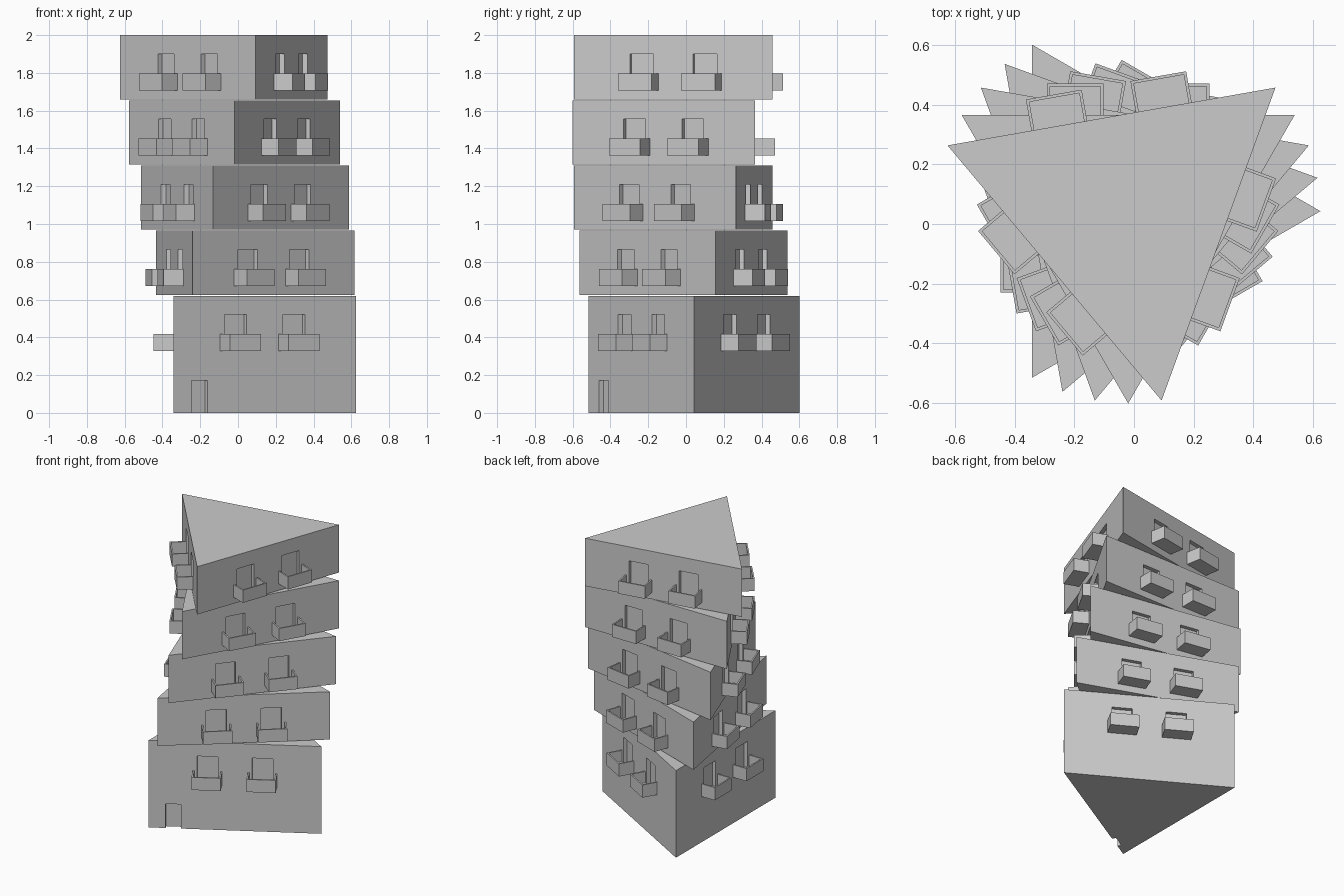
import bpy, bmesh
from math import radians, cos, pi
from mathutils import Matrix, Vector

if "Cube" in bpy.data.objects:
    bpy.data.objects.remove(bpy.data.objects["Cube"])

CENTRE = Vector((-0.0195, 0.043, 0))
RADIUS = 0.645                    # triangle circumradius
APOTHEM = RADIUS * cos(pi / 3)    # centre to face
FLOORS, PITCH, HEIGHT, TWIST = 5, 0.345, 0.34, 10
FIRST = 0.28                      # level where the window storeys start
RECESS = 0.027


def make_object(name, bm):
    mesh = bpy.data.meshes.new(name)
    bm.to_mesh(mesh)
    bm.free()
    ob = bpy.data.objects.new(name, mesh)
    bpy.context.collection.objects.link(ob)
    return ob


def face_frame(angle):
    # local x points out of the wall, local y runs along it
    return (Matrix.Translation(CENTRE) @ Matrix.Rotation(radians(angle), 4, 'Z')
            @ Matrix.Translation((APOTHEM, 0, 0)))


def add_box(bm, frame, lo, hi, open_tray=False):
    lo, hi = Vector(lo), Vector(hi)
    verts = bmesh.ops.create_cube(bm, size=1)['verts']
    if open_tray:                 # no lid, no side against the wall
        faces = {f for v in verts for f in v.link_faces}
        gone = [f for f in faces if f.calc_center_median().z > 0.4
                or f.calc_center_median().x < -0.4]
        bmesh.ops.delete(bm, geom=gone, context='FACES')
        verts = [v for v in verts if v.is_valid]
    m = frame @ Matrix.Translation((lo + hi) / 2) @ Matrix.Diagonal((*(hi - lo), 1))
    bmesh.ops.transform(bm, matrix=m, verts=verts)


for i in range(FLOORS):
    base = FIRST + i * PITCH
    bottom = 0 if i == 0 else base
    top = base + HEIGHT
    turn = i * TWIST

    # triangular storey
    bm = bmesh.new()
    bmesh.ops.create_cone(
        bm, cap_ends=True, segments=3, radius1=RADIUS, radius2=RADIUS, depth=top - bottom)
    corner = max(bm.verts, key=lambda v: v.co.y).co
    start = Vector((1, 0)).angle_signed(Vector((corner.x, corner.y)))
    # put one corner at the storey's turn angle
    bmesh.ops.transform(
        bm, verts=bm.verts,
        matrix=Matrix.Translation(CENTRE + Vector((0, 0, (top + bottom) / 2)))
        @ Matrix.Rotation(radians(turn) + start, 4, 'Z'))
    storey = make_object(f"storey_{i + 1}", bm)

    # recessed doors and the balconies in front of them
    cut, trays = bmesh.new(), bmesh.new()
    for angle in (60, 180, 300):
        frame = face_frame(angle + turn)
        for s in (-0.178, 0.178):
            add_box(cut, frame, (-RECESS, s - 0.067, base + 0.057),
                    (0.05, s + 0.067, base + 0.24))
            add_box(trays, frame, (0, s - 0.095, base + 0.047),
                    (0.106, s + 0.095, base + 0.137), open_tray=True)

    # entrance on the front of the ground floor
    if i == 0:
        add_box(cut, face_frame(300), (-RECESS, -0.449, -0.05), (0.05, -0.349, 0.172))

    cutter = make_object(f"door_cutter_{i + 1}", cut)
    cutter.hide_render = True
    cutter.hide_set(True)
    mod = storey.modifiers.new("door_recesses", 'BOOLEAN')
    mod.operation = 'DIFFERENCE'
    mod.solver = 'EXACT'
    mod.object = cutter

    balconies = make_object(f"balconies_{i + 1}", trays)
    shell = balconies.modifiers.new("wall_thickness", 'SOLIDIFY')
    shell.thickness = 0.01
    shell.offset = -1
    shell.use_even_offset = True
